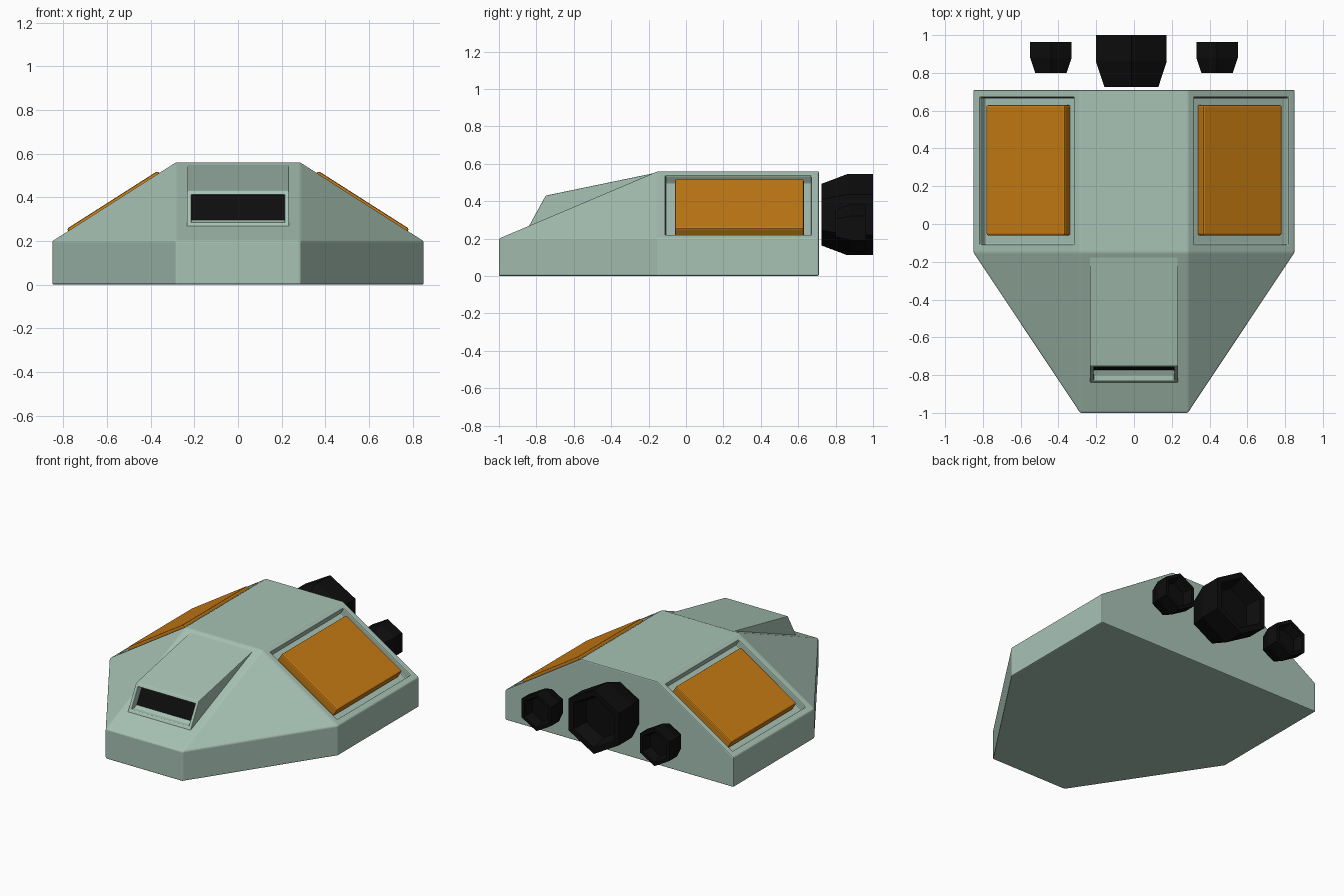
import bpy, bmesh
from math import sin, cos, pi
from mathutils import Vector

if "Cube" in bpy.data.objects:
    bpy.data.objects.remove(bpy.data.objects["Cube"])


def material(name, rgb):
    m = bpy.data.materials.new(name)
    m.diffuse_color = (*rgb, 1)
    m.use_nodes = True
    m.node_tree.nodes["Principled BSDF"].inputs["Base Color"].default_value = m.diffuse_color
    return m


GREEN = material("pale_green", (0.39, 0.54, 0.46))
ORANGE = material("orange", (0.57, 0.2, 0.007))
BLACK = material("black", (0.004, 0.004, 0.004))


def finish(name, bm, mats, bevel=0, mirror=False):
    bmesh.ops.recalc_face_normals(bm, faces=bm.faces)
    me = bpy.data.meshes.new(name)
    bm.to_mesh(me)
    bm.free()
    ob = bpy.data.objects.new(name, me)
    bpy.context.collection.objects.link(ob)
    for m in mats:
        me.materials.append(m)
    if bevel:
        b = ob.modifiers.new("Bevel", "BEVEL")
        b.width, b.segments, b.limit_method, b.angle_limit = bevel, 2, "ANGLE", 0.26
    if mirror:
        ob.modifiers.new("Mirror", "MIRROR")
    return ob


def recess(bm, face, inset, move):
    # inset a face, then push it inwards; returns the recess floor
    bmesh.ops.inset_individual(bm, faces=[face], thickness=inset)
    floor = bmesh.ops.extrude_discrete_faces(bm, faces=[face])["faces"][0]
    bmesh.ops.translate(bm, verts=floor.verts, vec=move)
    return floor


# Hull: hexagonal base wall, flat roof, sloping sides with recesses
RIDGE, WIDE, BACK, KINK = 0.285, 0.85, 0.71, -0.15
LOW, HIGH = 0.20, 0.56
slope = Vector((WIDE - RIDGE, 0, LOW - HIGH)).normalized()
out = Vector((-slope.z, 0, slope.x))

bm = bmesh.new()
outline = [(-RIDGE, -1), (RIDGE, -1), (WIDE, KINK), (WIDE, BACK), (-WIDE, BACK), (-WIDE, KINK)]
roof = [(-RIDGE, KINK), (RIDGE, KINK), (RIDGE, BACK), (-RIDGE, BACK)]
b = [bm.verts.new((x, y, 0)) for x, y in outline]
m = [bm.verts.new((x, y, LOW)) for x, y in outline]
t = [bm.verts.new((x, y, HIGH)) for x, y in roof]
bm.faces.new(b[::-1])
bm.faces.new(t)
for i in (0, 1, 2, 4, 5):
    j = (i + 1) % 6
    bm.faces.new((b[i], b[j], m[j], m[i]))
bm.faces.new((b[3], b[4], m[4], t[3], t[2], m[3]))
bm.faces.new((m[0], m[1], t[1], t[0]))
bm.faces.new((m[1], m[2], t[1]))
bm.faces.new((m[5], m[0], t[0]))
right = bm.faces.new((m[2], m[3], t[2], t[1]))
left = bm.faces.new((m[4], m[5], t[0], t[3]))
bm.normal_update()
recess(bm, right, 0.057, out * -0.05)
recess(bm, left, 0.057, Vector((out.x, 0, -out.z)) * 0.05)
finish("hull", bm, [GREEN], bevel=0.007)

# Orange panels sitting in the side recesses
bm = bmesh.new()
bmesh.ops.create_cube(bm, size=1)
for v in bm.verts:
    s = 0.09 if v.co.x < 0 else 0.585
    n = -0.051 if v.co.z < 0 else 0.012
    p = Vector((RIDGE, 0, HIGH)) + slope * s + out * n
    v.co = (p.x, -0.06 if v.co.y < 0 else 0.63, p.z)
finish("side_panel", bm, [ORANGE], bevel=0.01, mirror=True)

# Cockpit canopy: side profile extruded across x, with a recessed window
bm = bmesh.new()
profile = [(-0.84, 0.266), (-0.75, 0.43), (-0.16, 0.552), (-0.16, 0.50), (-0.70, 0.25)]
sides = [[bm.verts.new((x, y, z)) for y, z in profile] for x in (-0.234, 0.234)]
bm.faces.new(sides[0])
bm.faces.new(sides[1][::-1])
strips = []
for i in range(len(profile)):
    j = (i + 1) % len(profile)
    strips.append(bm.faces.new((sides[0][i], sides[1][i], sides[1][j], sides[0][j])))
bmesh.ops.recalc_face_normals(bm, faces=bm.faces)
window = recess(bm, strips[0], 0.029, Vector((0, 0.05, 0)))
window.material_index = 1
finish("cockpit", bm, [GREEN, BLACK], bevel=0.004)


# Hexagonal engine nozzles, hollow at the back
def nozzle(name, x, z, rings, mirror=False):
    bm = bmesh.new()
    loops = []
    for r, y in rings:
        angles = [pi / 2 + k * pi / 3 for k in range(6)]
        loops.append([bm.verts.new((x + r * cos(a), y, z + r * sin(a))) for a in angles])
    for p, q in zip(loops, loops[1:]):
        for k in range(6):
            n = (k + 1) % 6
            bm.faces.new((p[k], p[n], q[n], q[k]))
    bm.faces.new(loops[0])
    bm.faces.new(loops[-1])
    finish(name, bm, [BLACK], mirror=mirror)


nozzle("main_engine", -0.014, 0.328,
       [(0.165, 0.725), (0.216, 0.86), (0.216, 1.0), (0.175, 1.0), (0.145, 0.9)])
nozzle("side_engine", 0.44, 0.257,
       [(0.096, 0.80), (0.127, 0.88), (0.127, 0.963), (0.103, 0.963), (0.085, 0.90)], mirror=True)
